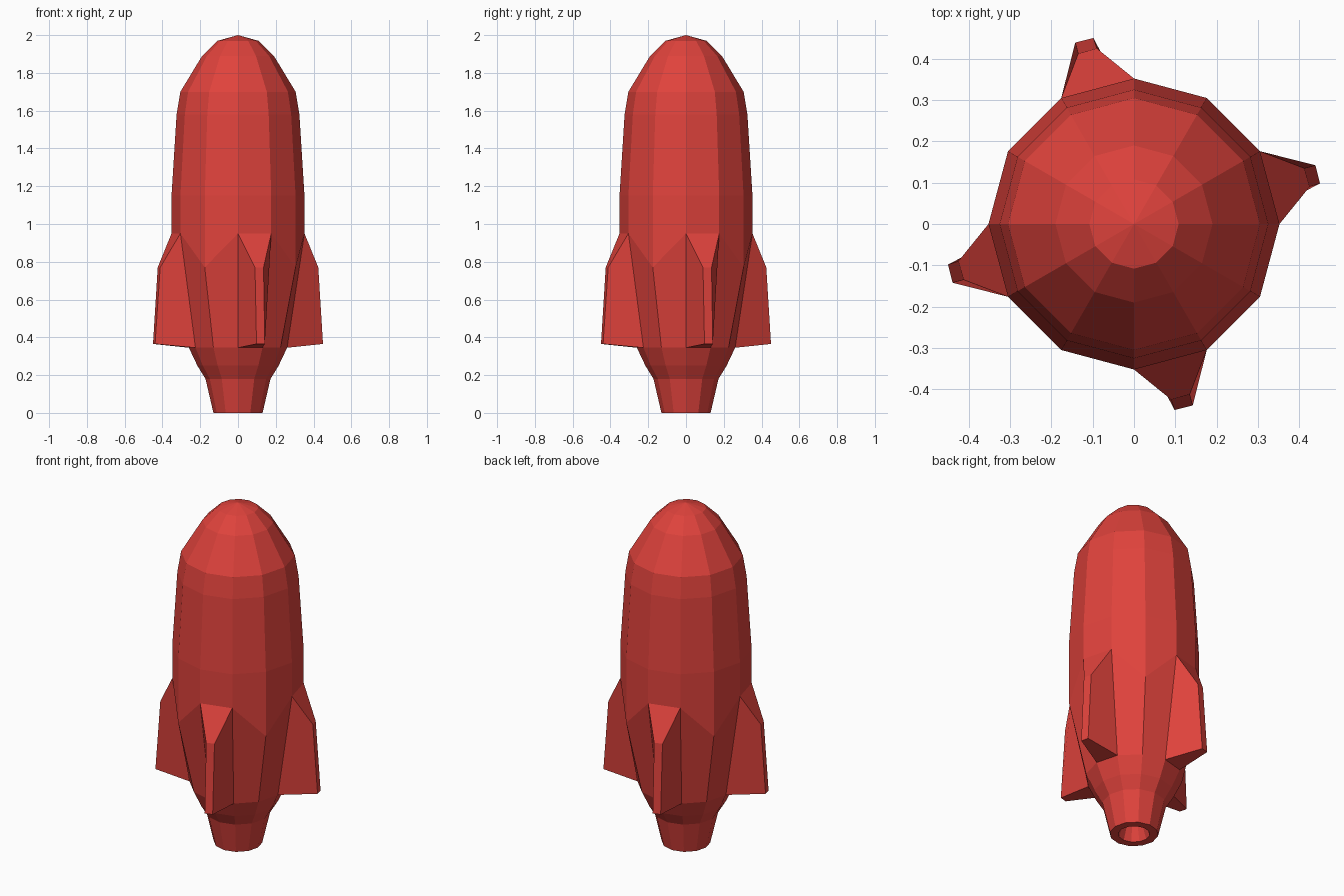
import bpy, bmesh
from math import cos, sin, pi, radians
from mathutils import Matrix, Vector

if "Cube" in bpy.data.objects:
    bpy.data.objects.remove(bpy.data.objects["Cube"])

red = bpy.data.materials.new("red_paint")
red.diffuse_color = (0.74, 0.055, 0.045, 1)
red.use_nodes = True
red.node_tree.nodes["Principled BSDF"].inputs["Base Color"].default_value = red.diffuse_color
SIDES = 12


def finish(bm, name):
    bmesh.ops.recalc_face_normals(bm, faces=bm.faces)
    mesh = bpy.data.meshes.new(name)
    bm.to_mesh(mesh)
    bm.free()
    mesh.materials.append(red)
    obj = bpy.data.objects.new(name, mesh)
    bpy.context.collection.objects.link(obj)
    return obj


def polar(r, i, z):
    a = 2 * pi * i / SIDES
    return Vector((r * cos(a), r * sin(a), z))


# Hull: nozzle recess, outer skin, rounded nose (radius, height)
profile = [(0.045, 0.12), (0.085, 0), (0.13, 0), (0.172, 0.18), (0.215, 0.25),
           (0.26, 0.345), (0.352, 0.95), (0.352, 1.15), (0.325, 1.58),
           (0.305, 1.70), (0.19, 1.89), (0.108, 1.97)]
bm = bmesh.new()
rings = []
for r, z in profile:
    # the waist ring dips between the fins
    rings.append([bm.verts.new(polar(r, i, 0.77 if z == 0.95 and i % 3 == 2 else z))
                  for i in range(SIDES)])
for low, high in zip(rings, rings[1:]):
    for i in range(SIDES):
        j = (i + 1) % SIDES
        bm.faces.new((low[i], low[j], high[j], high[i]))
tip = bm.verts.new((0, 0, 2))
for i in range(SIDES):
    bm.faces.new((rings[-1][i], rings[-1][(i + 1) % SIDES], tip))
bm.faces.new(rings[0])
finish(bm, "rocket_hull")

# Fins: one hull panel drawn out to a narrow outer edge, repeated four times
root = [polar(0.352, 0, 0.95), polar(0.352, 1, 0.95),
        polar(0.26, 1, 0.345), polar(0.26, 0, 0.345)]
edge = [Vector(p) for p in ((0.425, 0.09, 0.77), (0.412, 0.135, 0.77),
                            (0.439, 0.142, 0.365), (0.45, 0.098, 0.365))]
for k in range(4):
    bm = bmesh.new()
    turn = Matrix.Rotation(radians(90 * k), 3, 'Z')
    a = [bm.verts.new(turn @ p) for p in root]
    b = [bm.verts.new(turn @ p) for p in edge]
    bm.faces.new(b)
    for i in range(4):
        j = (i + 1) % 4
        bm.faces.new((a[i], a[j], b[j], b[i]))
    bm.faces.new(a[::-1])
    finish(bm, f"fin_{k + 1}")
